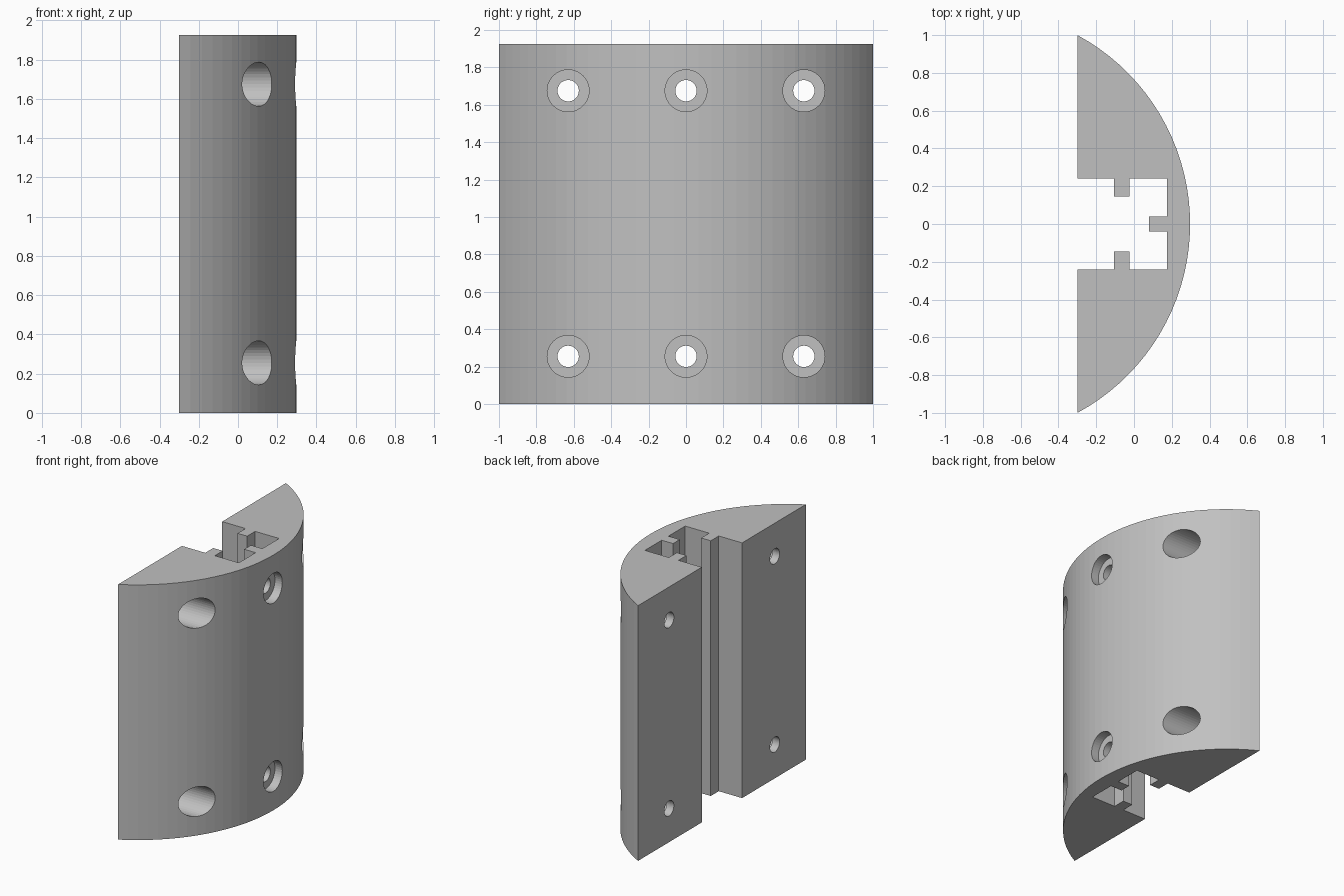
import bpy, bmesh, math

cube = bpy.data.objects.get("Cube")
if cube:
    bpy.data.objects.remove(cube, do_unlink=True)

HEIGHT = 1.925
BACK, FRONT = -0.3, 0.297
RADIUS = 1.136
ARC_STEPS = 36

grey = bpy.data.materials.new("plain grey")
grey.use_nodes = True
colour = (0.53, 0.53, 0.53, 1)
grey.diffuse_color = colour
grey.node_tree.nodes["Principled BSDF"].inputs["Base Color"].default_value = colour


def make_object(name, bm):
    bmesh.ops.recalc_face_normals(bm, faces=bm.faces[:])
    mesh = bpy.data.meshes.new(name)
    bm.to_mesh(mesh)
    bm.free()
    obj = bpy.data.objects.new(name, mesh)
    bpy.context.collection.objects.link(obj)
    return obj


# Outline: curved outer wall, then the slot with two lips and a centre rib
half_angle = math.asin(1 / RADIUS)
outline = []
for i in range(ARC_STEPS + 1):
    a = half_angle * (2 * i / ARC_STEPS - 1)
    outline.append((FRONT - RADIUS + RADIUS * math.cos(a), RADIUS * math.sin(a)))
outline[0], outline[-1] = (BACK, -1), (BACK, 1)
half_slot = [(BACK, 0.24), (-0.105, 0.24), (-0.105, 0.145), (-0.025, 0.145),
             (-0.025, 0.24), (0.175, 0.24), (0.175, 0.04), (0.08, 0.04)]
outline += half_slot + [(x, -y) for x, y in reversed(half_slot)]

bm = bmesh.new()
base = bm.faces.new([bm.verts.new((x, y, 0)) for x, y in outline])
top = bmesh.ops.extrude_face_region(bm, geom=[base])["geom"]
bmesh.ops.translate(bm, vec=(0, 0, HEIGHT),
                    verts=[v for v in top if isinstance(v, bmesh.types.BMVert)])
body = make_object("curved_clamp_body", bm)
body.data.materials.append(grey)


# Counterbored screw holes, each a stepped round cutter along x
def add_stepped_hole(bm, y, z, seat, sides=40):
    rings = []
    for x, r in ((0.5, 0.112), (seat, 0.112), (seat, 0.057), (-0.4, 0.057)):
        angles = [math.tau * i / sides for i in range(sides)]
        rings.append([bm.verts.new((x, y + r * math.cos(a), z + r * math.sin(a)))
                      for a in angles])
    for a, b in zip(rings, rings[1:]):
        for i in range(sides):
            j = (i + 1) % sides
            bm.faces.new((a[i], a[j], b[j], b[i]))
    bm.faces.new(rings[0])
    bm.faces.new(rings[-1])


bm = bmesh.new()
for z in (0.255, 1.675):
    for y, seat in ((-0.63, -0.24), (0, 0.23), (0.63, -0.24)):
        add_stepped_hole(bm, y, z, seat)
cutter = make_object("screw_hole_cutter", bm)
cutter.data.materials.append(grey)
cutter.hide_render = True

cut = body.modifiers.new("screw holes", 'BOOLEAN')
cut.operation = 'DIFFERENCE'
cut.solver = 'EXACT'
cut.object = cutter
bpy.ops.object.select_all(action='DESELECT')
bpy.context.view_layer.objects.active = body
body.select_set(True)
bpy.ops.object.modifier_apply(modifier=cut.name)
bpy.data.objects.remove(cutter, do_unlink=True)
